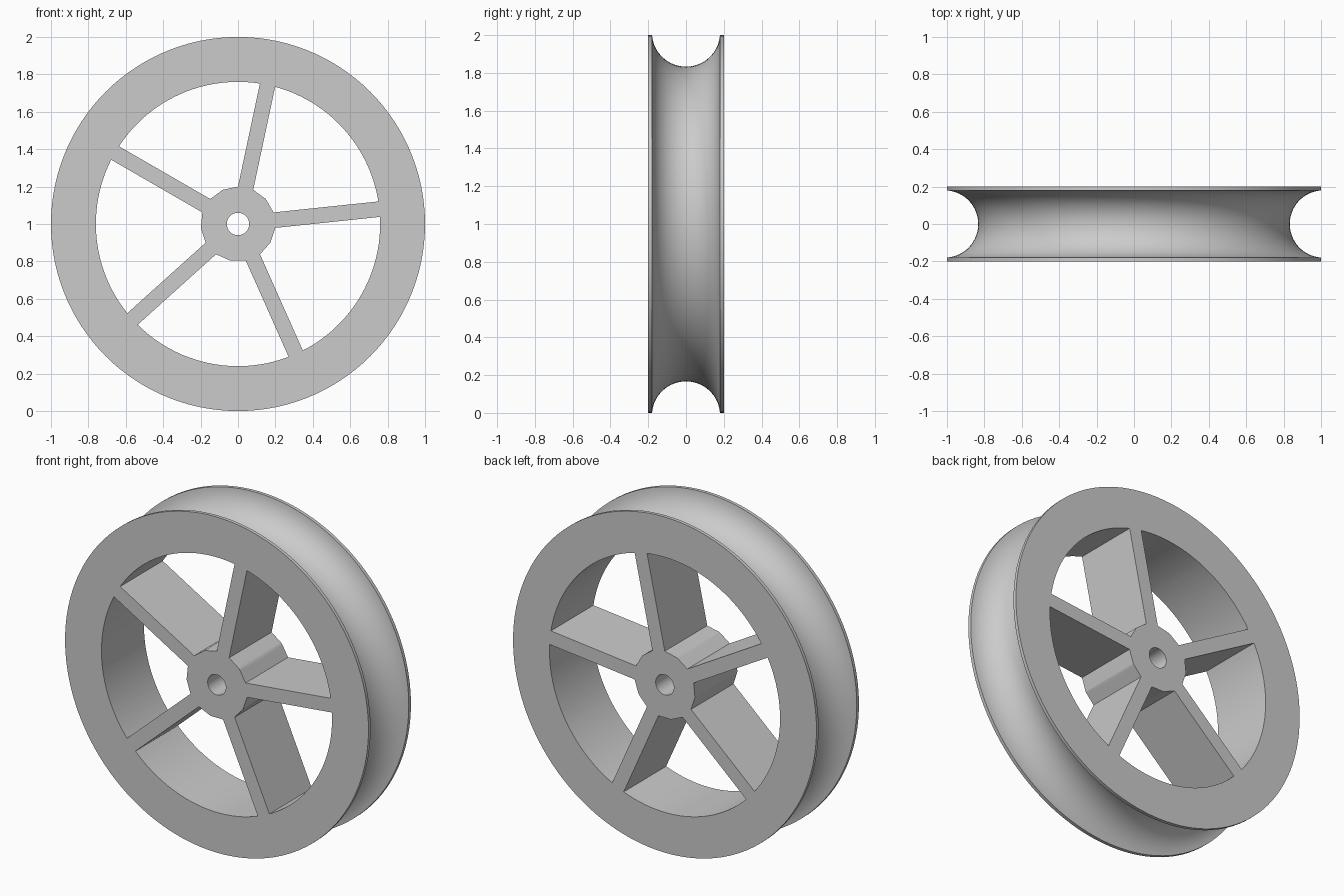
import bpy, bmesh
from math import sin, cos, asin, pi, radians
from mathutils import Matrix, Vector

cube = bpy.data.objects.get("Cube")
if cube:
    bpy.data.objects.remove(cube, do_unlink=True)

RADIUS, HALF_DEPTH = 1.0, 0.2
RIM_INNER, HUB, BORE = 0.76, 0.2, 0.06
GROOVE, GROOVE_CENTRE = 0.18, 1.013
SPOKES, FIRST_SPOKE, SEGMENTS = 5, 6, 120
PITCH = 360 / SPOKES
CENTRE = Matrix.Translation((0, 0, RADIUS))


def make_object(name, bm):
    bmesh.ops.recalc_face_normals(bm, faces=bm.faces)
    mesh = bpy.data.meshes.new(name)
    bm.to_mesh(mesh)
    bm.free()
    obj = bpy.data.objects.new(name, mesh)
    bpy.context.collection.objects.link(obj)
    return obj


def polar(radius, angle, y):
    return Vector((radius * cos(angle), y, radius * sin(angle)))


# Wheel body: a cross-section with a round rope groove, spun about the axle
section = [(BORE, -HALF_DEPTH), (RADIUS, -HALF_DEPTH)]
steps = 32
tilt = asin((GROOVE_CENTRE - RADIUS) / GROOVE)
for i in range(steps + 1):
    a = -pi / 2 + tilt + (pi - 2 * tilt) * i / steps
    section.append((GROOVE_CENTRE - GROOVE * cos(a), GROOVE * sin(a)))
section += [(RADIUS, HALF_DEPTH), (BORE, HALF_DEPTH)]

bm = bmesh.new()
rings = [[bm.verts.new(polar(r, 2 * pi * k / SEGMENTS, y)) for k in range(SEGMENTS)]
         for r, y in section]
for i, ring in enumerate(rings):
    after = rings[(i + 1) % len(rings)]
    for k in range(SEGMENTS):
        n = (k + 1) % SEGMENTS
        bm.faces.new((ring[k], ring[n], after[n], after[k]))
bm.transform(CENTRE)
wheel = make_object("grooved_wheel", bm)

# Window cutters: faceted hub side, straight spoke sides, round rim side
spoke_half = HUB * sin(radians(12))
rim_offset = asin(spoke_half / RIM_INNER)
bm = bmesh.new()
for s in range(SPOKES):
    start = radians(FIRST_SPOKE + PITCH * s)
    end = start + radians(PITCH)
    outline = [polar(HUB, start + radians(d), -1) for d in (12, 36, 60)]
    arc = 24
    for i in range(arc + 1):
        t = i / arc
        outline.append(polar(RIM_INNER, (end - rim_offset) * (1 - t) + (start + rim_offset) * t, -1))
    face = bm.faces.new([bm.verts.new(p) for p in outline])
    extruded = bmesh.ops.extrude_face_region(bm, geom=[face])["geom"]
    bmesh.ops.translate(bm, vec=(0, 2, 0),
                        verts=[g for g in extruded if isinstance(g, bmesh.types.BMVert)])
bm.transform(CENTRE)
cutter = make_object("window_cutter", bm)
cutter.hide_render = True

# Cut the windows, leaving hub, spokes and rim as one casting
cut = wheel.modifiers.new("windows", "BOOLEAN")
cut.operation = "DIFFERENCE"
cut.solver = "EXACT"
cut.object = cutter
bpy.ops.object.select_all(action="DESELECT")
wheel.select_set(True)
bpy.context.view_layer.objects.active = wheel
bpy.ops.object.modifier_apply(modifier=cut.name)
bpy.data.objects.remove(cutter, do_unlink=True)
bpy.ops.object.shade_smooth_by_angle(angle=radians(30))

# Plain grey
grey = bpy.data.materials.new("plain_grey")
grey.use_nodes = True
colour = (0.6, 0.6, 0.6, 1)
grey.diffuse_color = colour
grey.node_tree.nodes["Principled BSDF"].inputs["Base Color"].default_value = colour
wheel.data.materials.clear()
wheel.data.materials.append(grey)
